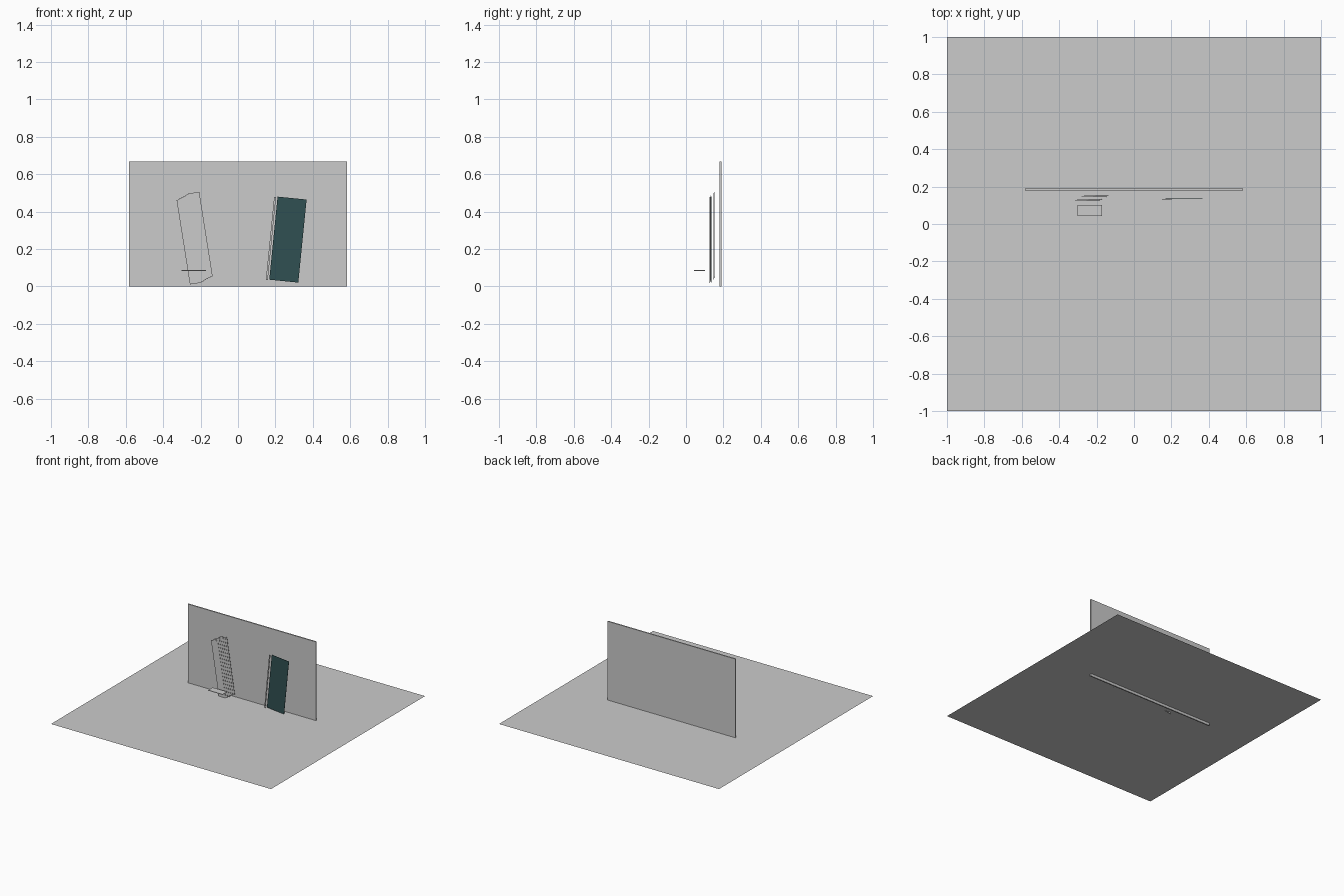
import bpy
import math

if "Cube" in bpy.data.objects:
    bpy.data.objects.remove(bpy.data.objects["Cube"])


def box(name, center, size, tilt=0.0, color=None):
    """Box of given size, leaned by tilt degrees about the y axis."""
    bpy.ops.mesh.primitive_cube_add(size=1, location=center,
                                    rotation=(0, math.radians(tilt), 0))
    ob = bpy.context.object
    ob.name = name
    ob.scale = size
    if color:
        mat = bpy.data.materials.new(name + "_color")
        mat.diffuse_color = color
        mat.use_nodes = True
        mat.node_tree.nodes["Principled BSDF"].inputs["Base Color"].default_value = mat.diffuse_color
        ob.data.materials.append(mat)
    return ob


# Floor sheet and upright back board
bpy.ops.mesh.primitive_plane_add(size=2, location=(0, 0, 0.021))
bpy.context.object.name = "floor"
box("back_board", (0, 0.185, 0.334), (1.164, 0.01, 0.668))

# Fanned stack of thin slats, leaning left
count = 6
for i in range(count):
    t = i / (count - 1)
    box(f"stack_slat_{i + 1}",
        (-0.262 + 0.06 * t, 0.12 + 0.032 * t, 0.241 + 0.034 * t),
        (0.062, 0.002, 0.457), -9)

# Small flat shelf in front of the stack
box("small_shelf", (-0.236, 0.073, 0.085), (0.131, 0.058, 0.004))

# Leaning dark panel and its thin edge strip
box("dark_panel", (0.267, 0.138, 0.25), (0.156, 0.002, 0.446), 5.7,
    (0.03, 0.08, 0.085, 1))
box("edge_strip", (0.176, 0.13, 0.255), (0.01, 0.003, 0.446), 5.7)
